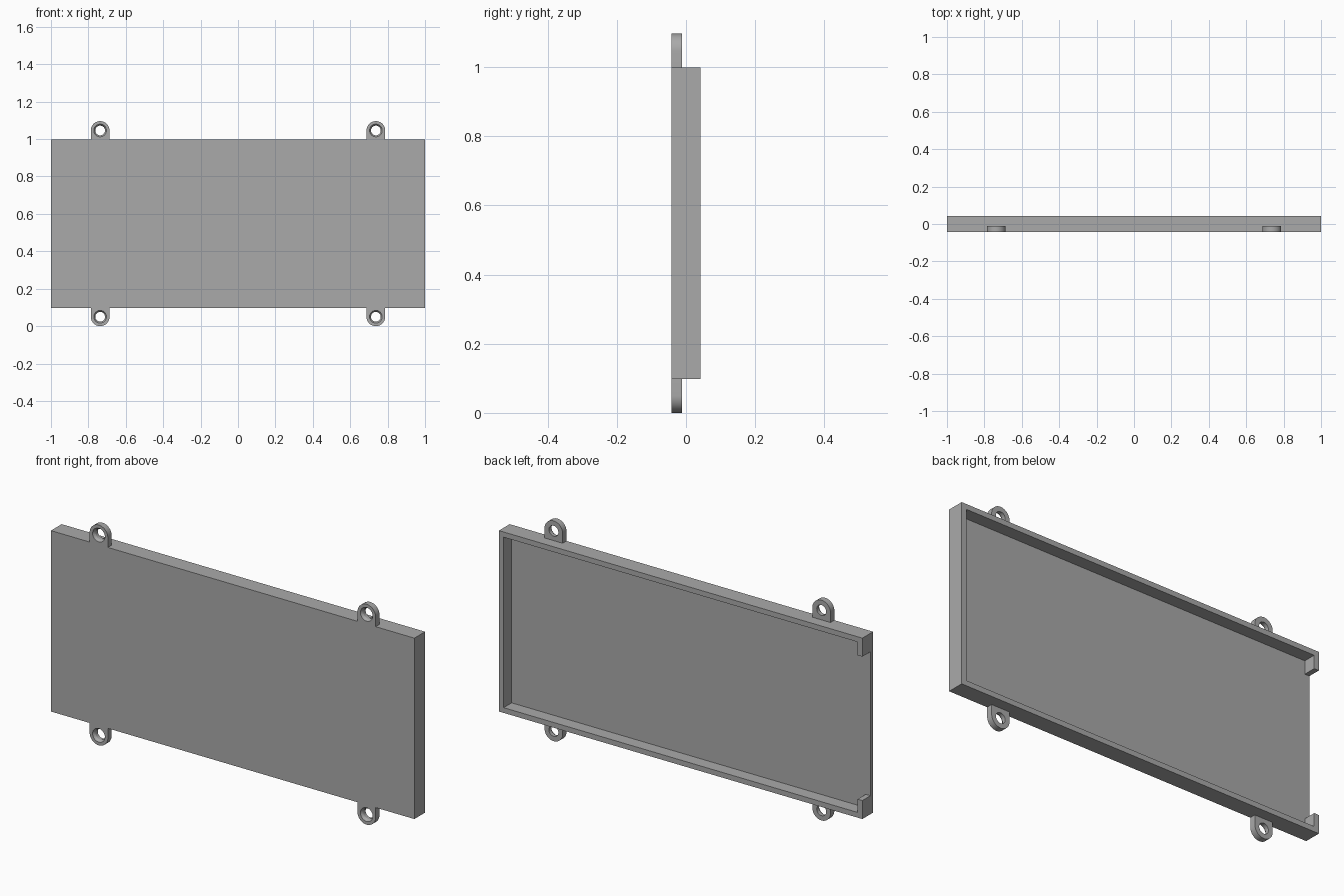
import bpy
import bmesh
from math import cos, sin, pi, radians
from mathutils import Matrix, Vector

cube = bpy.data.objects.get("Cube")
if cube:
    bpy.data.objects.remove(cube, do_unlink=True)

HALF_X, FRONT, BACK = 1.0, -0.042, 0.042
LOW, HIGH = 0.098, 0.998          # tray bottom and top
WALL, FLOOR, LIP = 0.026, 0.021, 0.092
TAB_X, TAB_R, TAB_DEPTH, TAB_REACH = 0.737, 0.05, 0.03, 0.048
HOLE_R, SINK_R, SINK_DEPTH = 0.026, 0.034, 0.012

grey = bpy.data.materials.new("plain grey")
grey.use_nodes = True
colour = (0.4, 0.4, 0.4, 1)
grey.diffuse_color = colour
grey.node_tree.nodes["Principled BSDF"].inputs["Base Color"].default_value = colour


def finish(name, bm):
    bmesh.ops.recalc_face_normals(bm, faces=bm.faces)
    mesh = bpy.data.meshes.new(name)
    bm.to_mesh(mesh)
    bm.free()
    mesh.materials.append(grey)
    obj = bpy.data.objects.new(name, mesh)
    bpy.context.collection.objects.link(obj)
    return obj


def box(name, low, high):
    low, high = Vector(low), Vector(high)
    bm = bmesh.new()
    place = Matrix.Translation((low + high) / 2) @ Matrix.Diagonal((*(high - low), 1))
    bmesh.ops.create_cube(bm, size=1, matrix=place)
    return finish(name, bm)


def cut(target, cutter):
    """Subtract the cutter, then discard it."""
    mod = target.modifiers.new("cut", 'BOOLEAN')
    mod.operation, mod.solver, mod.object = 'DIFFERENCE', 'EXACT', cutter
    bpy.context.view_layer.objects.active = target
    bpy.ops.object.modifier_apply(modifier=mod.name)
    bpy.data.objects.remove(cutter, do_unlink=True)


def hole_cutter(x, z):
    """Straight bore with a countersink opening at the front."""
    bm = bmesh.new()
    rings = []
    for y, r in ((FRONT - 0.01, SINK_R), (FRONT, SINK_R),
                 (FRONT + SINK_DEPTH, HOLE_R), (BACK, HOLE_R)):
        rings.append([bm.verts.new((x + r * cos(2 * pi * i / 32), y,
                                    z + r * sin(2 * pi * i / 32))) for i in range(32)])
    for a, b in zip(rings, rings[1:]):
        for i in range(32):
            j = (i + 1) % 32
            bm.faces.new((a[i], a[j], b[j], b[i]))
    bm.faces.new(rings[0])
    bm.faces.new(rings[-1])
    return finish("hole_cutter", bm)


def tab(name, x, base, up):
    """Round-ended mounting tab, rising (up=1) or hanging (up=-1) from base."""
    centre = base + up * TAB_REACH
    outline = [(x + TAB_R, base)]
    outline += [(x + TAB_R * cos(pi * i / 24), centre + up * TAB_R * sin(pi * i / 24))
                for i in range(25)]
    outline.append((x - TAB_R, base))
    bm = bmesh.new()
    face = bm.faces.new([bm.verts.new((px, FRONT, pz)) for px, pz in outline])
    side = bmesh.ops.extrude_face_region(bm, geom=[face])["geom"]
    bmesh.ops.translate(bm, vec=(0, TAB_DEPTH, 0),
                        verts=[v for v in side if isinstance(v, bmesh.types.BMVert)])
    obj = finish(name, bm)
    cut(obj, hole_cutter(x, centre))
    return obj


# Shallow tray, open at the back
tray = box("tray", (-HALF_X, FRONT, LOW), (HALF_X, BACK, HIGH))
cavity = box("cavity_cutter", (-HALF_X + WALL, FRONT + FLOOR, LOW + WALL),
             (HALF_X - WALL, BACK + 0.1, HIGH - WALL))
cut(tray, cavity)

# Wide opening in one end wall, leaving a short lip at each corner
opening = box("opening_cutter", (-HALF_X - 0.1, FRONT + FLOOR, LOW + LIP),
              (-HALF_X + 2 * WALL, BACK + 0.1, HIGH - LIP))
cut(tray, opening)

# Four mounting tabs
parts = [tray]
for side, x in (("left", TAB_X), ("right", -TAB_X)):
    parts.append(tab(f"upper_{side}_tab", x, HIGH, 1))
    parts.append(tab(f"lower_{side}_tab", x, LOW, -1))

bpy.ops.object.select_all(action='DESELECT')
for obj in parts:
    obj.select_set(True)
bpy.context.view_layer.objects.active = tray
bpy.ops.object.shade_smooth_by_angle(angle=radians(30))
